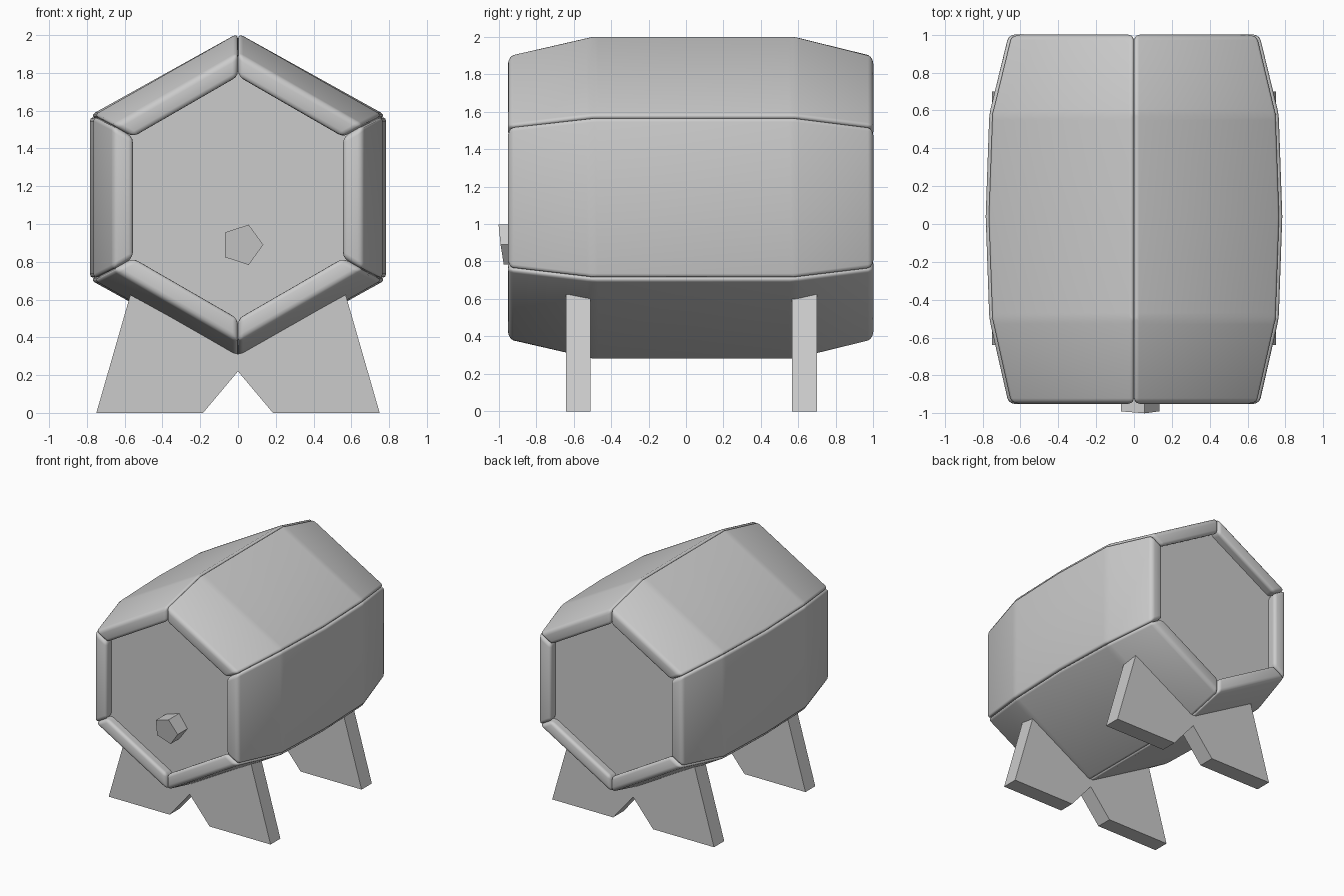
import bpy, bmesh
from math import sin, cos, pi, radians

if "Cube" in bpy.data.objects:
    bpy.data.objects.remove(bpy.data.objects["Cube"])

CZ = 1.14  # height of the barrel axis


def make(name, verts, faces):
    me = bpy.data.meshes.new(name)
    me.from_pydata(verts, [], faces)
    bm = bmesh.new()
    bm.from_mesh(me)
    bmesh.ops.recalc_face_normals(bm, faces=bm.faces)
    bm.to_mesh(me)
    bm.free()
    ob = bpy.data.objects.new(name, me)
    bpy.context.collection.objects.link(ob)
    return ob


def prism(name, profile, y0, y1):
    n = len(profile)
    verts = [(x, y, z) for y in (y0, y1) for x, z in profile]
    faces = [tuple(range(n)), tuple(range(n, 2 * n))]
    faces += [(i, (i + 1) % n, n + (i + 1) % n, n + i) for i in range(n)]
    return make(name, verts, faces)


def ring_point(r, i, sx=1.0, sides=6):
    a = pi / 2 + i * 2 * pi / sides
    return r * cos(a) * sx, CZ + r * sin(a)


# Six bent staves: y, outer radius, inner radius, sideways bulge
RINGS = [(-0.95, 0.765, 0.635, 1.0), (-0.5, 0.87, 0.74, 1.015),
         (0.04, 0.87, 0.74, 1.04), (0.58, 0.87, 0.74, 1.015),
         (1.0, 0.765, 0.635, 1.0)]
for s in range(6):
    verts, faces = [], []
    for y, ro, ri, sx in RINGS:
        for r, i in ((ro, s), (ro, s + 1), (ri, s + 1), (ri, s)):
            x, z = ring_point(r, i, sx)
            verts.append((x, y, z))
    for k in range(len(RINGS) - 1):
        for j in range(4):
            a, b = 4 * k + j, 4 * k + (j + 1) % 4
            faces.append((a, b, b + 4, a + 4))
    last = 4 * (len(RINGS) - 1)
    faces += [(0, 1, 2, 3), tuple(range(last, last + 4))]
    ob = make(f"stave_{s + 1}", verts, faces)
    bev = ob.modifiers.new("round_edges", "BEVEL")
    bev.width, bev.segments = 0.03, 3
    bev.limit_method, bev.angle_limit = "ANGLE", radians(9)
    for p in ob.data.polygons:
        p.use_smooth = True

# Recessed barrel heads
for name, y0, y1 in (("front_head", -0.86, -0.76), ("back_head", 0.81, 0.91)):
    prism(name, [ring_point(0.69, i) for i in range(6)], y0, y1)

# Five-sided tap stub, slightly tilted
tap = prism("tap", [(0.022 + 0.112 * cos(i * 2 * pi / 5),
                     0.89 + 0.112 * sin(i * 2 * pi / 5)) for i in range(5)],
            -0.985, -0.83)
for v in tap.data.vertices[:5]:
    v.co.y -= (v.co.z - 0.89) * 0.13 + (v.co.x - 0.022) * 0.04

# Splayed legs, mirrored left and right
LEG = [(0, 0.22), (0.185, 0), (0.75, 0), (0.57, 0.625), (0, 0.31)]
for end, y0, y1 in (("front", -0.64, -0.51), ("back", 0.565, 0.70)):
    for side, sgn in (("right", 1), ("left", -1)):
        prism(f"{end}_{side}_leg", [(sgn * x, z) for x, z in LEG], y0, y1)
